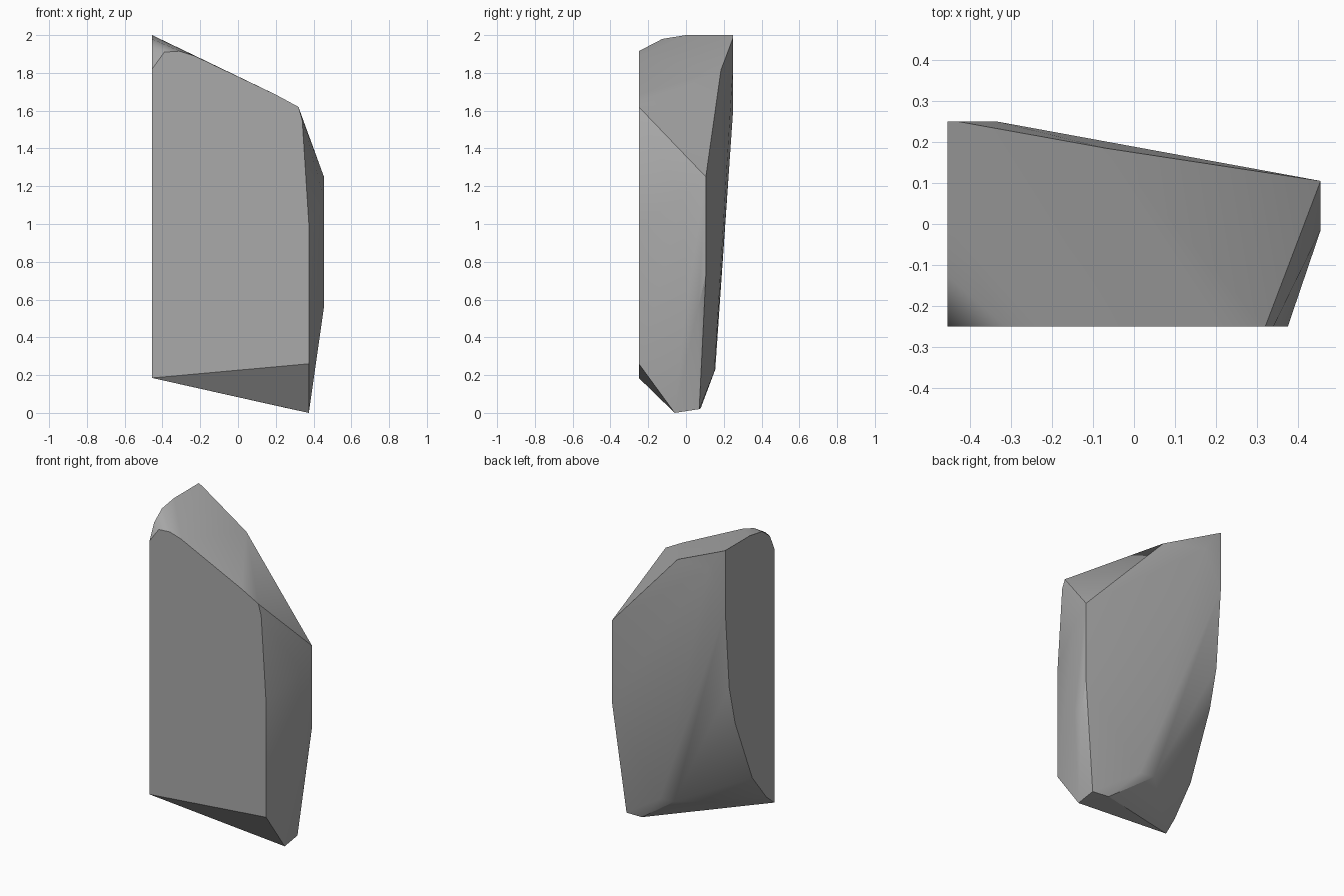
import bpy, bmesh, math

if "Cube" in bpy.data.objects:
    bpy.data.objects.remove(bpy.data.objects["Cube"])

# Corner points of the chipped stone, grouped by the face they bound
LEFT = [(y, z) for y, z in ((-.25, .185), (-.25, 1.82), (-.205, 1.92), (-.125, 1.98),
        (0, 2.0), (.25, 2.0), (.25, 1.61), (.21, 1.1), (.15, .85), (-.025, .43), (-.17, .25))]
FRONT = [(-.39, 1.91), (-.31, 1.915), (-.23, 1.89), (.2, 1.685), (.32, 1.62),
         (.34, 1.55), (.375, 1.0), (.375, .26)]
RIGHT = [(.105, 1.25), (.105, .73), (.065, .56), (0, .56), (-.015, 1.14)]
BACK = [(-.43, .25, 1.988), (-.335, .25, 1.85), (-.07, .185, 1.815),
        (.08, .15, .22), (-.025, .155, .23)]
BASE = [(.26, .078, .025), (.375, .07, .02), (.375, -.06, 0)]

points = ([(-.455, y, z) for y, z in LEFT] + [(x, -.25, z) for x, z in FRONT]
          + [(.455, y, z) for y, z in RIGHT] + BACK + BASE)

# Wrap the corners in a convex faceted body
bm = bmesh.new()
for p in points:
    bm.verts.new(p)
hull = bmesh.ops.convex_hull(bm, input=bm.verts[:])
bmesh.ops.delete(bm, geom=[v for v in bm.verts if not v.link_faces], context='VERTS')
bmesh.ops.dissolve_limit(bm, angle_limit=math.radians(1), verts=bm.verts[:], edges=bm.edges[:])
bmesh.ops.recalc_face_normals(bm, faces=bm.faces[:])
mesh = bpy.data.meshes.new("stone_slab")
bm.to_mesh(mesh)
bm.free()

stone = bpy.data.objects.new("stone_slab", mesh)
bpy.context.collection.objects.link(stone)

# Plain grey stone
grey = bpy.data.materials.new("stone_grey")
grey.diffuse_color = (.40, .40, .40, 1)
grey.use_nodes = True
grey.node_tree.nodes["Principled BSDF"].inputs["Base Color"].default_value = grey.diffuse_color
mesh.materials.append(grey)

# Soft shading over shallow chips, crisp main edges
bpy.context.view_layer.objects.active = stone
stone.select_set(True)
bpy.ops.object.shade_smooth_by_angle(angle=math.radians(30))
